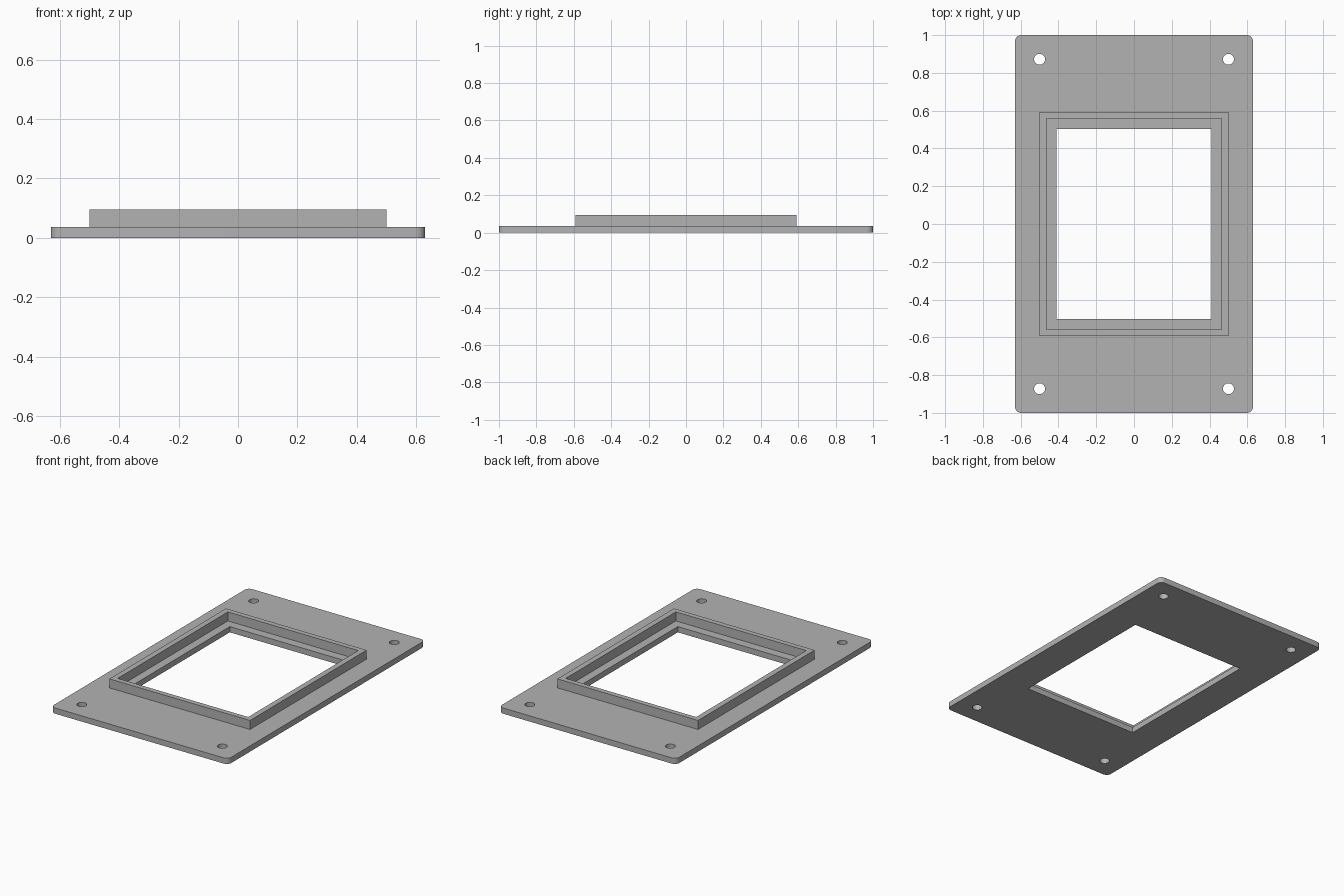
import bpy
from math import cos, sin, pi, radians

cube = bpy.data.objects.get("Cube")
if cube:
    bpy.data.objects.remove(cube, do_unlink=True)

grey = bpy.data.materials.new("plain grey")
grey.use_nodes = True
grey.diffuse_color = (0.45, 0.45, 0.45, 1)
grey.node_tree.nodes["Principled BSDF"].inputs["Base Color"].default_value = (0.45, 0.45, 0.45, 1)


def rectangle(hx, hy):
    return [(-hx, -hy), (hx, -hy), (hx, hy), (-hx, hy)]


def arc(cx, cy, r, start, sweep, steps):
    return [(cx + r * cos(start + sweep * i / steps),
             cy + r * sin(start + sweep * i / steps)) for i in range(steps + 1)]


def rounded_rectangle(hx, hy, r):
    points = []
    for i, (sx, sy) in enumerate(rectangle(1, 1)):
        points += arc(sx * (hx - r), sy * (hy - r), r, pi + i * pi / 2, pi / 2, 8)
    return points


def slab(name, loops, z0, z1):
    """Extrude an outline; every further loop is a hole through it."""
    curve = bpy.data.curves.new(name, 'CURVE')
    curve.dimensions = '2D'
    curve.fill_mode = 'BOTH'
    curve.extrude = (z1 - z0) / 2
    for loop in loops:
        spline = curve.splines.new('POLY')
        spline.points.add(len(loop) - 1)
        for point, (x, y) in zip(spline.points, loop):
            point.co = (x, y, 0, 1)
        spline.use_cyclic_u = True
    curve.materials.append(grey)
    obj = bpy.data.objects.new(name, curve)
    obj.location.z = (z0 + z1) / 2
    bpy.context.collection.objects.link(obj)
    bpy.ops.object.select_all(action='DESELECT')
    obj.select_set(True)
    bpy.context.view_layer.objects.active = obj
    bpy.ops.object.convert(target='MESH')
    # Weld the caps to the walls so the slab is closed
    bpy.ops.object.mode_set(mode='EDIT')
    bpy.ops.mesh.select_all(action='SELECT')
    bpy.ops.mesh.remove_doubles(threshold=0.0001)
    bpy.ops.mesh.normals_make_consistent(inside=False)
    bpy.ops.object.mode_set(mode='OBJECT')
    bpy.ops.object.shade_smooth_by_angle(angle=radians(30))
    return bpy.context.object


plate_top, frame_top = 0.037, 0.095

# Base plate with window opening and four screw holes
holes = [arc(x, y, 0.029, 0, 2 * pi, 32)[:-1] for x, y in rectangle(0.5, 0.872)]
slab("base_plate", [rounded_rectangle(0.63, 1.0, 0.032), rectangle(0.41, 0.502)] + holes,
     0, plate_top)

# Raised rim, set back from the opening to leave a ledge
slab("raised_rim", [rectangle(0.5, 0.592), rectangle(0.464, 0.559)], plate_top, frame_top)
